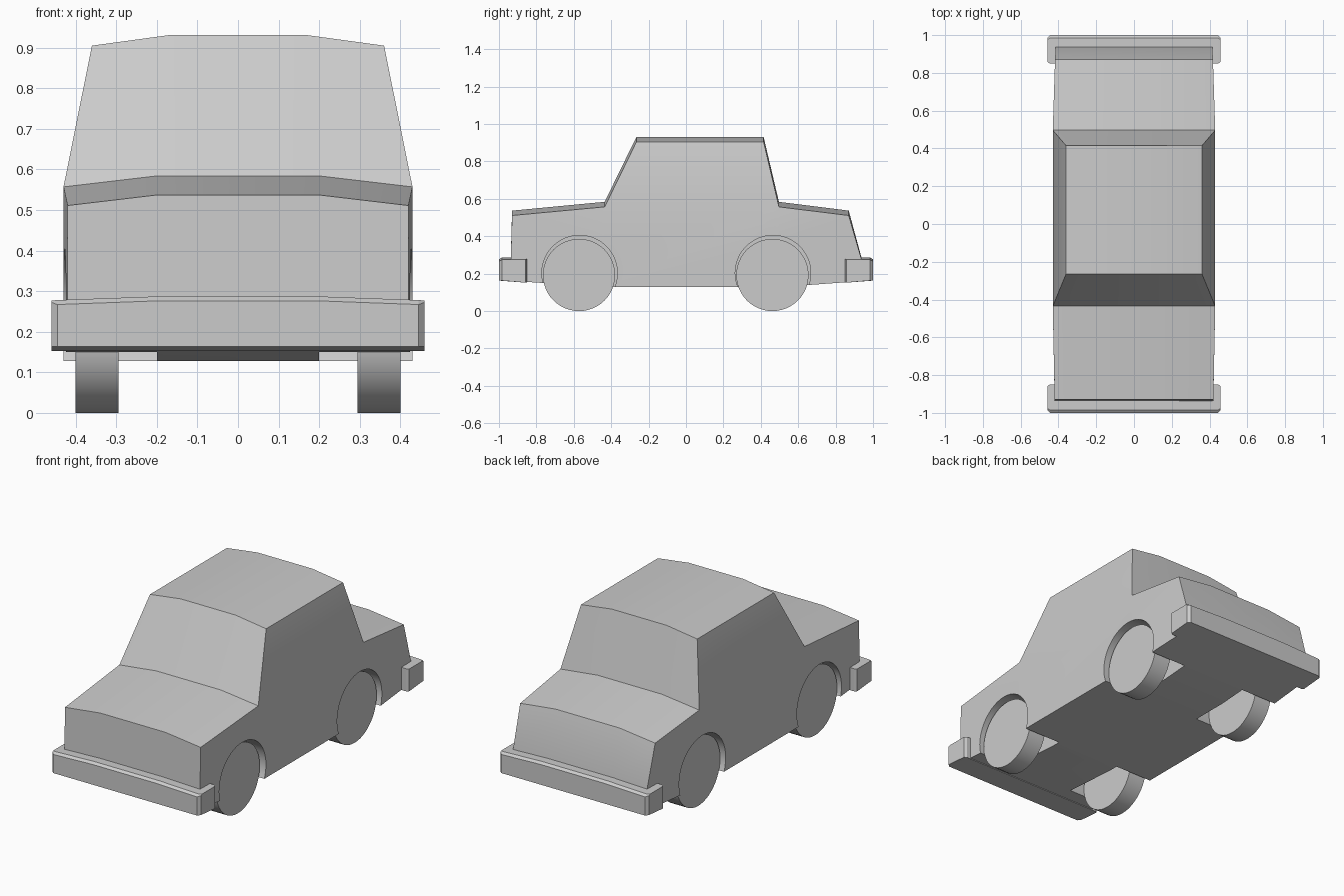
import bpy, bmesh, math
from mathutils import Matrix

if "Cube" in bpy.data.objects:
    bpy.data.objects.remove(bpy.data.objects["Cube"])


def loft(name, rings, caps):
    """Skin a row of equal closed rings and cap both ends with the given index lists."""
    bm = bmesh.new()
    rows = [[bm.verts.new(p) for p in ring] for ring in rings]
    n = len(rows[0])
    for a, b in zip(rows, rows[1:]):
        for i in range(n):
            j = (i + 1) % n
            bm.faces.new((a[i], a[j], b[j], b[i]))
    for row in (rows[0], rows[-1]):
        for cap in caps:
            bm.faces.new([row[i] for i in cap])
    return finish(name, bm)


def cylinder(name, x0, x1, y, z, r, seg):
    bm = bmesh.new()
    m = Matrix.Translation(((x0 + x1) / 2, y, z)) @ Matrix.Rotation(math.pi / 2, 4, 'Y')
    bmesh.ops.create_cone(bm, cap_ends=True, segments=seg, radius1=r, radius2=r,
                          depth=abs(x1 - x0), matrix=m)
    return finish(name, bm)


def finish(name, bm):
    bmesh.ops.recalc_face_normals(bm, faces=bm.faces)
    me = bpy.data.meshes.new(name)
    bm.to_mesh(me)
    bm.free()
    ob = bpy.data.objects.new(name, me)
    bpy.context.collection.objects.link(ob)
    return ob


def select(ob):
    bpy.ops.object.select_all(action='DESELECT')
    ob.select_set(True)
    bpy.context.view_layer.objects.active = ob


def smooth(ob):
    select(ob)
    bpy.ops.object.shade_smooth_by_angle(angle=math.radians(30))


# Body: side profile (y, centre z, crown drop at the edge, half width, crown half width)
profile = [
    (-0.94, 0.162, 0, 0.42, 0.20),
    (-0.93, 0.537, 0.026, 0.42, 0.20),
    (-0.435, 0.584, 0.027, 0.43, 0.20),
    (-0.265, 0.931, 0.026, 0.36, 0.17),
    (0.415, 0.931, 0.026, 0.36, 0.17),
    (0.497, 0.584, 0.027, 0.43, 0.20),
    (0.87, 0.537, 0.026, 0.418, 0.20),
    (0.94, 0.28, 0.01, 0.415, 0.20),
    (0.94, 0.16, 0, 0.415, 0.20),
    (0.497, 0.128, 0, 0.43, 0.20),
    (-0.435, 0.128, 0, 0.43, 0.20),
]
rings = []
for side, edge in ((-1, True), (-1, False), (1, False), (1, True)):
    rings.append([(side * (w if edge else c), y, z - (d if edge else 0))
                  for y, z, d, w, c in profile])
body = loft("car_body", rings,
            [(2, 3, 4, 5), (2, 5, 9, 10), (0, 1, 2, 10), (5, 6, 7, 8, 9)])

# Wheels, and wheel wells cut out of the body
for end, y in (("front", -0.572), ("rear", 0.462)):
    for side, s in (("left", 1), ("right", -1)):
        cutter = cylinder("well_cutter", s * 0.2, s * 0.6, y + 0.003, 0.203, 0.202, 48)
        cutter.hide_render = True
        mod = body.modifiers.new("well", 'BOOLEAN')
        mod.operation = 'DIFFERENCE'
        mod.solver = 'EXACT'
        mod.object = cutter
        select(body)
        bpy.ops.object.modifier_apply(modifier=mod.name)
        bpy.data.objects.remove(cutter)
        smooth(cylinder(f"{end}_{side}_wheel", s * 0.295, s * 0.40, y, 0.193, 0.193, 48))
smooth(body)

# Bumpers: chamfered bars wrapping the corners, with the same crown as the body
# (x, outer y, shoulder y, inner y, outer top z, shoulder top z)
half = [
    (0.20, 1.0, 0.985, 0.85, 0.276, 0.287),
    (0.445, 1.0, 0.985, 0.85, 0.267, 0.278),
    (0.459, 0.985, 0.975, 0.858, 0.272, 0.277),
]
for name, d in (("front_bumper", -1), ("rear_bumper", 1)):
    rings = []
    for s, row in [(-1, r) for r in reversed(half)] + [(1, r) for r in half]:
        x, yo, ys, yi, zo, zs = row
        rings.append([(s * x, d * yo, 0.163), (s * x, d * yo, zo), (s * x, d * ys, zs),
                      (s * x, d * yi, zs), (s * x, d * yi, 0.152)])
    loft(name, rings, [(0, 1, 2, 3, 4)])
